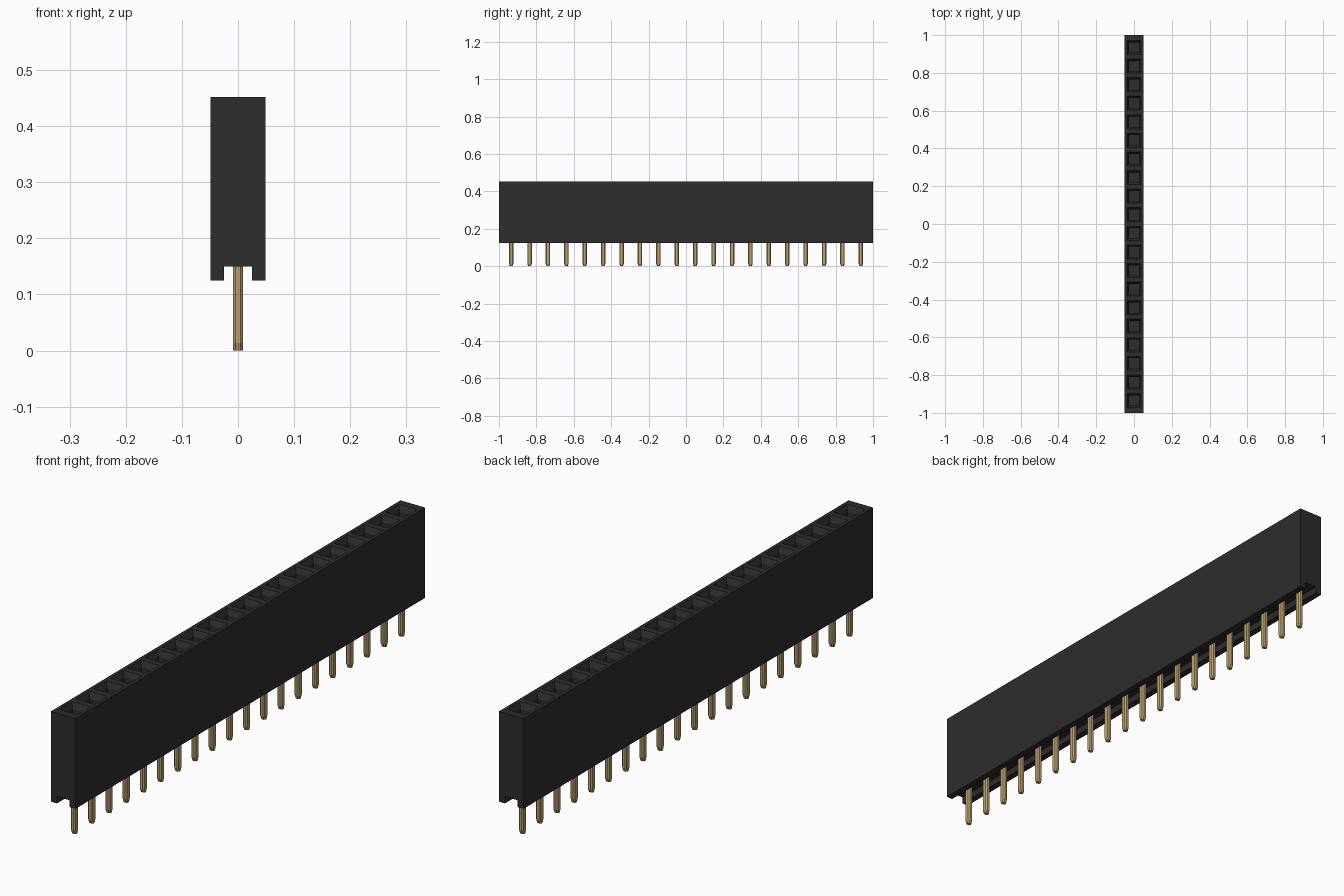
import bpy
import bmesh

cube = bpy.data.objects.get("Cube")
if cube:
    bpy.data.objects.remove(cube, do_unlink=True)

COUNT, PITCH = 20, 0.0984
HALF = COUNT * PITCH / 2


def material(name, rgb, rough, metal=0.0):
    m = bpy.data.materials.new(name)
    m.use_nodes = True
    m.diffuse_color = (*rgb, 1)
    node = m.node_tree.nodes["Principled BSDF"]
    node.inputs["Base Color"].default_value = (*rgb, 1)
    node.inputs["Roughness"].default_value = rough
    node.inputs["Metallic"].default_value = metal
    return m


def finish(name, bm, mat):
    bmesh.ops.recalc_face_normals(bm, faces=bm.faces)
    mesh = bpy.data.meshes.new(name)
    bm.to_mesh(mesh)
    bm.free()
    mesh.materials.append(mat)
    ob = bpy.data.objects.new(name, mesh)
    bpy.context.collection.objects.link(ob)
    return ob


def loft(bm, rings):
    """Skin equal-sized rings of points and cap both ends."""
    vs = [[bm.verts.new(p) for p in ring] for ring in rings]
    n = len(vs[0])
    for a, b in zip(vs, vs[1:]):
        for i in range(n):
            j = (i + 1) % n
            bm.faces.new((a[i], a[j], b[j], b[i]))
    bm.faces.new(vs[0][::-1])
    bm.faces.new(vs[-1])


black = material("black plastic", (0.026, 0.026, 0.026), 0.6)
gold = material("gold metal", (0.50, 0.37, 0.16), 0.4)

# Housing: channelled profile run along y, with one top face per socket
profile = [(-0.049, 0.125), (-0.025, 0.125), (-0.025, 0.15), (0.025, 0.15),
           (0.025, 0.125), (0.049, 0.125), (0.049, 0.452), (-0.049, 0.452)]
stations = [-1.0] + [-HALF + i * PITCH for i in range(COUNT + 1)] + [1.0]
bm = bmesh.new()
loft(bm, [[(x, y, z) for x, z in profile] for y in stations])
bmesh.ops.recalc_face_normals(bm, faces=bm.faces)

# Sockets: square rim, sloped lead-in, then a straight well
tops = [f for f in bm.faces
        if f.normal.z > 0.9 and abs(f.calc_center_median().y) < HALF]
bmesh.ops.inset_individual(bm, faces=tops, thickness=0.017)
bmesh.ops.inset_individual(bm, faces=tops, thickness=0.014, depth=-0.02)
wells = bmesh.ops.extrude_discrete_faces(bm, faces=tops)["faces"]
bmesh.ops.translate(bm, vec=(0, 0, -0.2),
                    verts=list({v for f in wells for v in f.verts}))
finish("housing", bm, black)


# Pins: chamfered bars whose tips narrow along the row
def pin_ring(y, z, hy, hx=0.009, c=0.0045):
    corner = [(hx, -hy + c), (hx, hy - c), (hx - c, hy), (-hx + c, hy),
              (-hx, hy - c), (-hx, -hy + c), (-hx + c, -hy), (hx - c, -hy)]
    return [(px, y + py, z) for px, py in corner]


for i in range(COUNT):
    y = (i - (COUNT - 1) / 2) * PITCH
    bm = bmesh.new()
    loft(bm, [pin_ring(y, 0.0, 0.007), pin_ring(y, 0.013, 0.012),
              pin_ring(y, 0.16, 0.012)])
    finish(f"pin_{i + 1:02d}", bm, gold)
